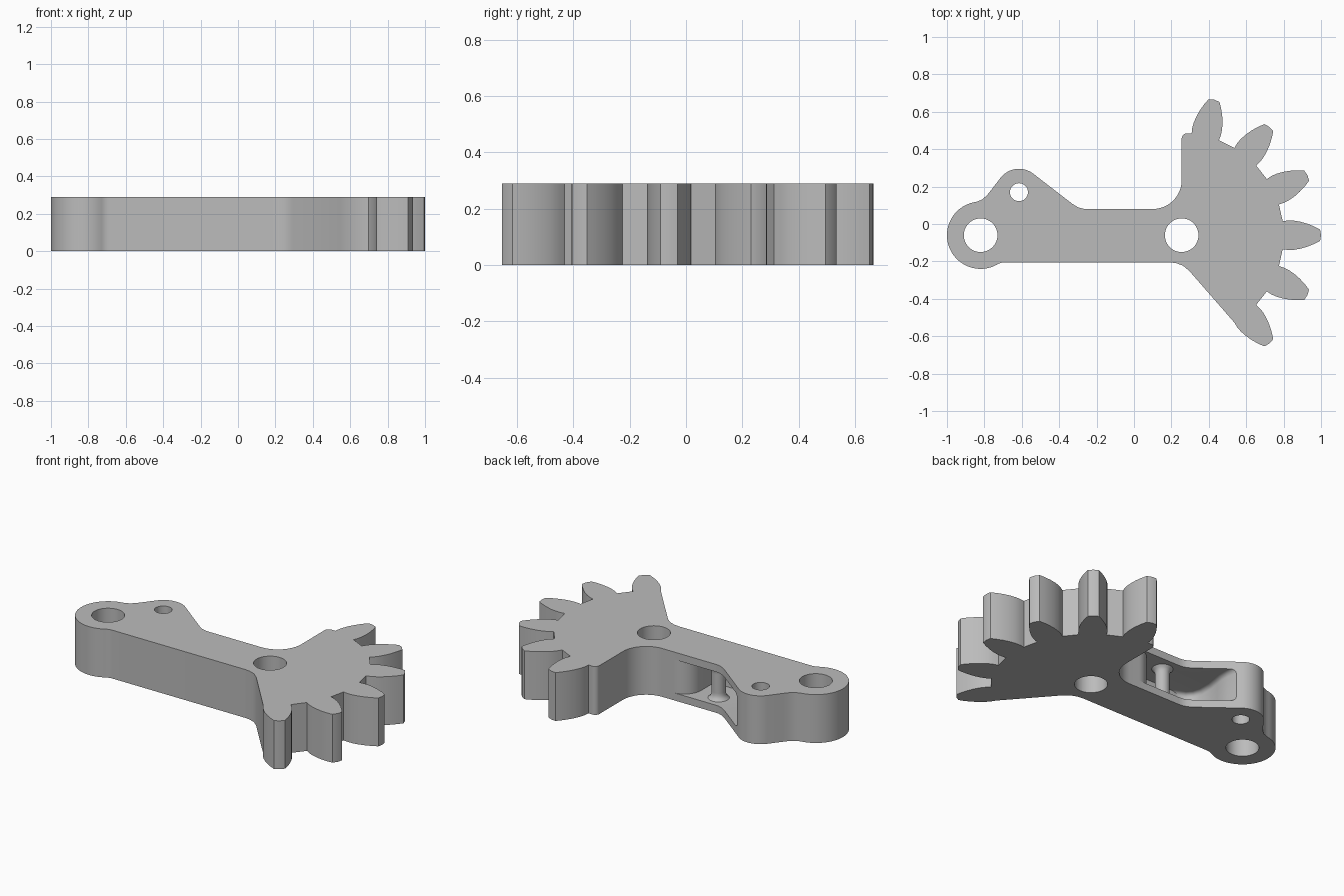
import bpy, bmesh
from math import sin, cos, radians, hypot, atan2

if "Cube" in bpy.data.objects:
    bpy.data.objects.remove(bpy.data.objects["Cube"], do_unlink=True)

HEIGHT = 0.29
PIVOT = (0.255, -0.06)
END = (-0.82, -0.06)
LUG = (-0.615, 0.17)

grey = bpy.data.materials.new("plain grey")
grey.use_nodes = True
colour = (0.5, 0.5, 0.5, 1)
grey.diffuse_color = colour
grey.node_tree.nodes["Principled BSDF"].inputs["Base Color"].default_value = colour


def arc(centre, r, a0, a1, n=12):
    angles = [radians(a0 + (a1 - a0) * i / n) for i in range(n + 1)]
    return [(centre[0] + r * cos(a), centre[1] + r * sin(a)) for a in angles]


def prism(name, outline, z0, z1):
    bm = bmesh.new()
    face = bm.faces.new([bm.verts.new((x, y, z0)) for x, y in outline])
    top = bmesh.ops.extrude_face_region(bm, geom=[face])["geom"]
    for v in top:
        if isinstance(v, bmesh.types.BMVert):
            v.co.z = z1
    bmesh.ops.recalc_face_normals(bm, faces=bm.faces)
    mesh = bpy.data.meshes.new(name)
    bm.to_mesh(mesh)
    bm.free()
    mesh.materials.append(grey)
    obj = bpy.data.objects.new(name, mesh)
    bpy.context.collection.objects.link(obj)
    return obj


def select(obj):
    bpy.ops.object.select_all(action="DESELECT")
    obj.select_set(True)
    bpy.context.view_layer.objects.active = obj


# Gear tooth: half profile as radius and half width, mirrored about its axis
def tooth(angle):
    half = [(0.54, 0.075), (0.57, 0.079), (0.60, 0.078), (0.635, 0.072),
            (0.67, 0.062), (0.71, 0.046), (0.74, 0.03)]
    a = radians(angle)
    profile = [(r, -w) for r, w in half] + [(0.745, 0)] + [(r, w) for r, w in reversed(half)]
    return [(PIVOT[0] + r * cos(a) - w * sin(a), PIVOT[1] + r * sin(a) + w * cos(a))
            for r, w in profile]


# Lever outline, counter-clockwise from the lower left
outline = arc((-0.69, -0.284), 0.079, 120, 90, 5)
outline += [(0.19, -0.205), (0.225, -0.209), (0.262, -0.223), (0.295, -0.25)]
for i in range(-2, 4):
    outline += tooth(25.5 * i)
outline += arc((0.283, 0.457), 0.028, 90, 180, 5)
outline += arc((0.1, 0.235), 0.155, 360, 270)
outline += [(-0.25, 0.08), (-0.275, 0.082), (-0.3, 0.09), (-0.33, 0.108)]
outline += arc(LUG, 0.125, 51, 140, 16)
outline += [(-0.765, 0.18), (-0.785, 0.155), (-0.81, 0.132)]
outline += arc(END, 0.18, 97, 299, 32)
lever = prism("geared_lever", outline, 0, HEIGHT)

# Through holes
cutters = [prism("hole_cutter", arc(c, r, 0, 352.5, 47), -0.1, HEIGHT + 0.1)
           for c, r in ((PIVOT, 0.09), (END, 0.09), (LUG, 0.048))]

# Pocket opening through the back wall
pocket = [(0.03, 0.32)] + arc((0.03, -0.03), 0.11, 90, 180, 14)
pocket += [(-0.08, -0.15), (-0.44, -0.15), (-0.48, -0.135), (-0.51, -0.1), (-0.525, -0.05),
           (-0.525, 0.03), (-0.515, 0.09), (-0.507, 0.14), (-0.507, 0.19), (-0.525, 0.32)]
cutter = prism("pocket_cutter", pocket, 0.045, 0.245)
bm = bmesh.new()
bm.from_mesh(cutter.data)
rounded = [e for e in bm.edges
           if e.verts[0].co.z == e.verts[1].co.z
           and all(v.co.x < -0.43 for v in e.verts)]
bmesh.ops.bevel(bm, geom=rounded, offset=0.025, segments=4, profile=0.5, affect="EDGES")
bm.to_mesh(cutter.data)
bm.free()
cutters.append(cutter)

select(lever)
for c in cutters:
    mod = lever.modifiers.new("cut", "BOOLEAN")
    mod.object = c
    mod.operation = "DIFFERENCE"
    mod.solver = "EXACT"
    bpy.ops.object.modifier_apply(modifier=mod.name)
for c in cutters:
    bpy.data.objects.remove(c, do_unlink=True)
bpy.ops.object.shade_smooth_by_angle(angle=radians(30))

# Flared post inside the pocket
post = prism("pocket_post", arc((-0.21, -0.01), 0.04, 0, 345, 23), 0.04, 0.25)
bm = bmesh.new()
bm.from_mesh(post.data)
sides = [e for e in bm.edges if abs(e.verts[0].co.z - e.verts[1].co.z) > 0.1]
bmesh.ops.subdivide_edges(bm, edges=sides, cuts=12, use_grid_fill=True)
for v in bm.verts:
    flare = 1 + 0.6 * max(0, (abs(v.co.z - 0.145) - 0.07) / 0.035) ** 2
    v.co.x = -0.21 + (v.co.x + 0.21) * flare
    v.co.y = -0.01 + (v.co.y + 0.01) * flare
bm.to_mesh(post.data)
bm.free()
select(post)
bpy.ops.object.shade_smooth_by_angle(angle=radians(30))
